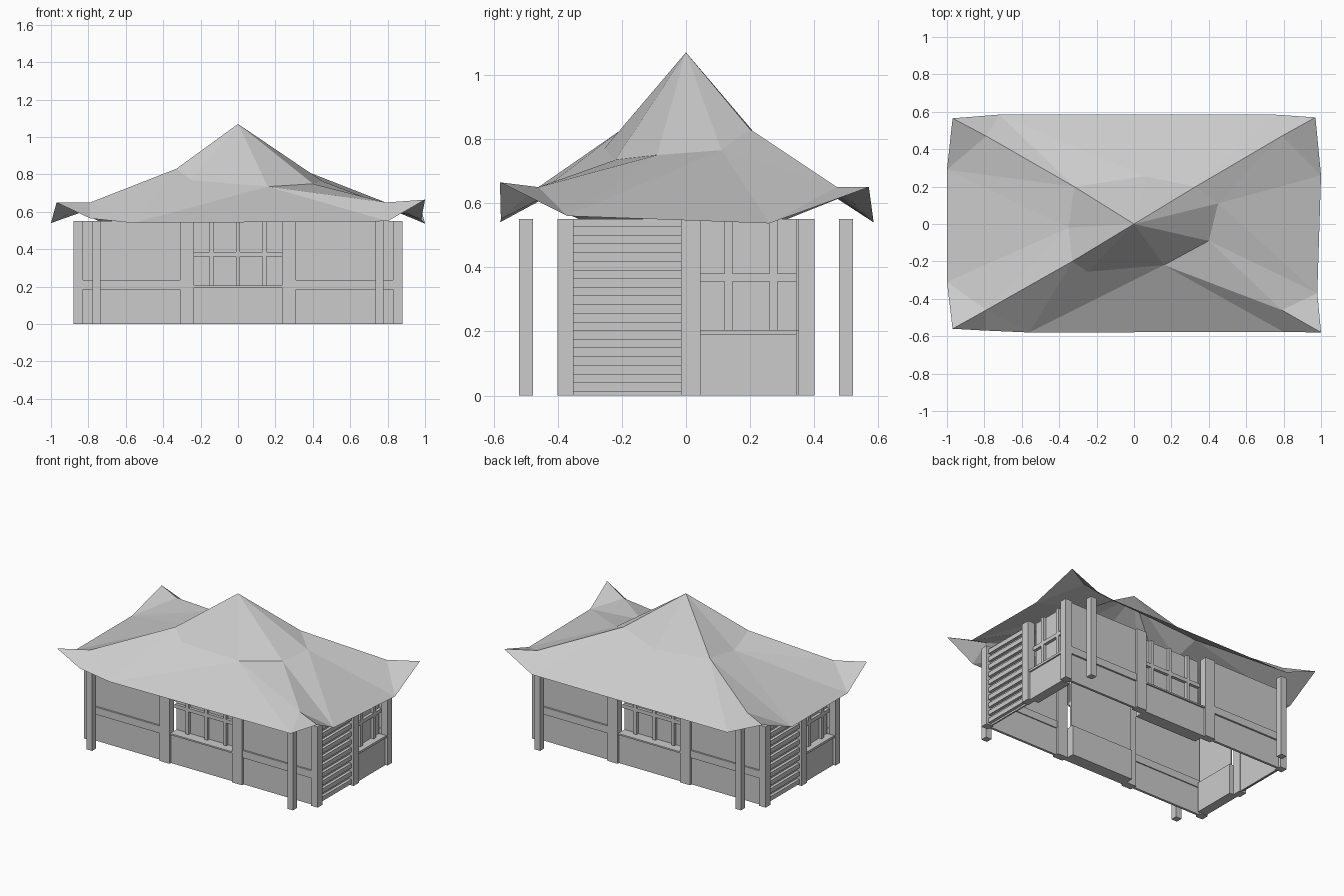
import bpy, bmesh
from mathutils import Matrix, Vector

cube = bpy.data.objects.get("Cube")
if cube:
    bpy.data.objects.remove(cube, do_unlink=True)

grey = bpy.data.materials.new("plain_grey")
grey.use_nodes = True
colour = (0.6, 0.6, 0.6, 1)
grey.diffuse_color = colour
grey.node_tree.nodes["Principled BSDF"].inputs["Base Color"].default_value = colour


def finish(name, bm):
    mesh = bpy.data.meshes.new(name)
    bm.to_mesh(mesh)
    bm.free()
    mesh.materials.append(grey)
    obj = bpy.data.objects.new(name, mesh)
    bpy.context.scene.collection.objects.link(obj)
    return obj


def boxes(name, spans):
    """Boxes given as x, y, z ranges, each repeated by a half turn about z."""
    bm = bmesh.new()
    for span in spans:
        lo, hi = (Vector(v) for v in zip(*span))
        place = Matrix.Translation((lo + hi) / 2) @ Matrix.Diagonal((*(hi - lo), 1))
        for turn in (Matrix.Identity(4), Matrix.Diagonal((-1, -1, 1, 1))):
            bmesh.ops.create_cube(bm, size=1, matrix=turn @ place)
    return finish(name, bm)


def mirror_x(spans):
    return spans + [((-x[1], -x[0]), y, z) for x, y, z in spans]


TOP = 0.55
full = (0, TOP)

# Free-standing posts under the eaves
boxes("veranda_posts", mirror_x([((0.735, 0.778), (-0.52, -0.477), full)]))

# Wall posts
boxes("corner_posts", mirror_x([((0.83, 0.88), (-0.4, -0.35), full)]))
boxes("long_wall_posts", mirror_x([((0.235, 0.31), (-0.4, -0.35), full)]))
boxes("side_wall_posts", [((0.83, 0.88), (-0.015, 0.045), full)])

# Long walls: panels with a rail either side of the window
boxes("long_wall_panels", mirror_x([((0.31, 0.83), (-0.383, -0.367), full)]))
boxes("long_wall_rails", mirror_x([((0.31, 0.83), (-0.395, -0.36), (0.185, 0.235))]))

# Long wall windows
wide = (-0.235, 0.235)
boxes("long_window_base", [(wide, (-0.385, -0.3), (0, 0.195))])
boxes("long_window_sill", [(wide, (-0.395, -0.3), (0.195, 0.205))])
boxes("long_window_pane", [(wide, (-0.325, -0.315), (0.2, TOP))])
boxes("long_window_bars",
      [((x - 0.011, x + 0.011), (-0.345, -0.325), (0.2, TOP)) for x in (-0.142, 0, 0.142)]
      + [(wide, (-0.345, -0.325), (0.36, 0.385))])

# Side windows
narrow = (0.045, 0.345)
boxes("side_window_base", [((0.8, 0.865), narrow, (0, 0.19))])
boxes("side_window_sill", [((0.8, 0.875), narrow, (0.19, 0.205))])
boxes("side_window_pane", [((0.81, 0.82), narrow, (0.2, TOP))])
boxes("side_window_bars",
      [((0.82, 0.84), (y - 0.0125, y + 0.0125), (0.2, TOP)) for y in (0.132, 0.272)]
      + [((0.82, 0.84), narrow, (0.355, 0.38))])

# Slatted side sections
slatted = (-0.35, -0.015)
boxes("slat_backing", [((0.835, 0.845), slatted, full)])
boxes("slats", [((0.845, 0.865), slatted, (z, z + 0.03))
                for z in (0.012 + i * 0.054 for i in range(10))])

# Roof points: upper ring, hip points, upturned corners and eaves
points = {
    "peak": (0, 0, 1.07),
    "fl": (-0.33, -0.2, 0.83), "f1": (-0.25, -0.255, 0.77), "f2": (0.16, -0.22, 0.735),
    "r1": (0.4, -0.09, 0.75), "r2": (0.45, 0.11, 0.765), "br": (0.33, 0.2, 0.83),
    "b": (0.06, 0.255, 0.77), "bl": (-0.32, 0.2, 0.79), "l": (-0.35, -0.02, 0.77),
    "hipFL": (-0.79, -0.46, 0.65), "hipFR": (0.79, -0.46, 0.65),
    "hipBR": (0.79, 0.47, 0.65), "hipBL": (-0.79, 0.47, 0.65),
    "tipFL": (-0.97, -0.56, 0.65), "tipFR": (1, -0.58, 0.665),
    "tipBR": (0.97, 0.57, 0.65), "tipBL": (-0.97, 0.565, 0.65),
    "eaveFa": (-0.79, -0.57, 0.565), "eaveFb": (-0.56, -0.58, 0.54),
    "eaveFc": (0.8, -0.577, 0.55), "eaveRa": (0.98, -0.37, 0.56),
    "eaveRb": (1, 0.26, 0.537), "eaveBa": (0.75, 0.585, 0.54),
    "eaveBb": (-0.72, 0.585, 0.54), "eaveLa": (-1, 0.29, 0.54),
    "eaveLb": (-1, -0.31, 0.54),
}
ring = "fl f1 f2 r1 r2 br b bl l".split()
facets = [("peak", a, c) for a, c in zip(ring, ring[1:] + ring[:1])]
facets += [f.split() for f in (
    # front slope
    "fl hipFL eaveFb f1", "f1 eaveFb eaveFc f2", "f2 eaveFc hipFR", "f2 hipFR r1",
    "hipFL tipFL eaveFa", "hipFL eaveFa eaveFb", "hipFR eaveFc tipFR",
    # right slope
    "r1 hipFR eaveRa", "r1 eaveRa eaveRb r2", "r2 eaveRb hipBR", "r2 hipBR br",
    "hipFR tipFR eaveRa", "hipBR eaveRb tipBR",
    # back slope
    "br hipBR eaveBa b", "b eaveBa eaveBb", "b eaveBb bl", "bl eaveBb hipBL",
    "hipBR tipBR eaveBa", "hipBL eaveBb tipBL",
    # left slope
    "bl hipBL eaveLa", "bl eaveLa l", "l eaveLa eaveLb", "l eaveLb hipFL fl",
    "hipBL tipBL eaveLa", "hipFL eaveLb tipFL")]

bm = bmesh.new()
verts = {name: bm.verts.new(co) for name, co in points.items()}
for facet in facets:
    bm.faces.new([verts[name] for name in facet])
bmesh.ops.triangulate(bm, faces=[f for f in bm.faces if len(f.verts) > 3])
bm.normal_update()
for face in bm.faces:
    if face.normal.z < 0:
        face.normal_flip()
finish("roof", bm)
